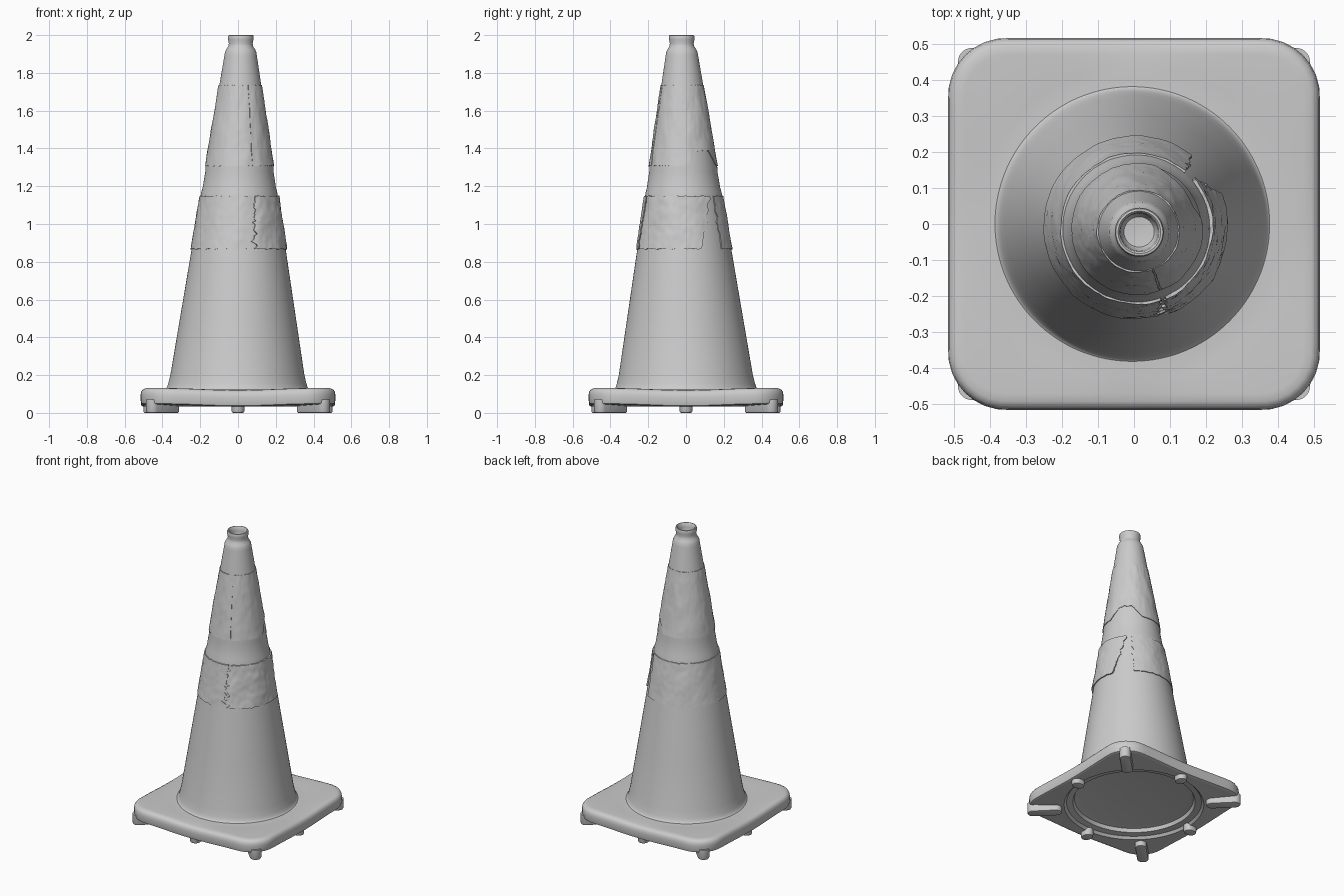
import bpy, bmesh, math
from mathutils import Vector, noise

if "Cube" in bpy.data.objects:
    bpy.data.objects.remove(bpy.data.objects["Cube"])

N = 128


def finish(bm, name, angle=35):
    bmesh.ops.recalc_face_normals(bm, faces=bm.faces)
    me = bpy.data.meshes.new(name)
    bm.to_mesh(me)
    bm.free()
    ob = bpy.data.objects.new(name, me)
    bpy.context.collection.objects.link(ob)
    bpy.ops.object.select_all(action='DESELECT')
    ob.select_set(True)
    bpy.context.view_layer.objects.active = ob
    bpy.ops.object.shade_smooth_by_angle(angle=math.radians(angle))
    return ob


def loft(rings, caps=(True, True)):
    """Bridge a list of closed rings of points into a skin."""
    bm = bmesh.new()
    loops = [[bm.verts.new(p) for p in r] for r in rings]
    for a, b in zip(loops, loops[1:]):
        n = len(a)
        for i in range(n):
            bm.faces.new((a[i], a[(i + 1) % n], b[(i + 1) % n], b[i]))
    for use, loop in zip(caps, (loops[0], loops[-1])):
        if use:
            bm.faces.new(loop)
    return bm


def square_radius(t, h, c):
    """Polar radius of a rounded square, half size h, corner radius c."""
    x, y = sorted((abs(math.cos(t)), abs(math.sin(t))), reverse=True)
    a = h - c
    if h * y / x <= a:
        return h / x
    b = a * (x + y)
    return b + math.sqrt(max(0, b * b - 2 * a * a + c * c))


# The cone leans slightly off centre towards its tip
def lean(z):
    k = max(0, z - 0.13) / 1.87
    return Vector((-0.004 + 0.019 * k, -0.023 * k, 0))


def cone_radius(z):
    return 0.366 - (z - 0.13) * 0.159


def polar(t, r, z):
    return Vector((r * math.cos(t), r * math.sin(t), z)) + lean(z)


angles = [2 * math.pi * i / N for i in range(N)]


# Base plate: circular recess below, rounded square rim, dished top
def plate_ring(r, z, square):
    pts = []
    for t in angles:
        sag = 0.0
        rad = r
        if square:
            rad = square_radius(t, r, max(0.06, r - 0.355))
            sag = 0.012 * math.cos(2 * t) ** 2
        pts.append((rad * math.cos(t), rad * math.sin(t), z - sag))
    return pts


plate = [(0.02, 0.085, 0), (0.34, 0.085, 0), (0.375, 0.078, 0), (0.385, 0.055, 0),
         (0.425, 0.05, 0), (0.44, 0.034, 0),
         (0.485, 0.045, 1), (0.500, 0.045, 1), (0.511, 0.050, 1), (0.514, 0.060, 1),
         (0.516, 0.095, 1), (0.513, 0.113, 1), (0.505, 0.125, 1), (0.492, 0.131, 1),
         (0.470, 0.132, 1), (0.44, 0.124, 0), (0.40, 0.122, 0), (0.36, 0.125, 0),
         (0.02, 0.125, 0)]
finish(loft([plate_ring(*p) for p in plate]), "base_plate")

# Cone shell with shoulder, neck, lip and blind top hole
profile = [(0.392, 0.118), (0.380, 0.124), (0.372, 0.136), (0.366, 0.155)]
profile += [(cone_radius(z), z) for z in (0.2, 0.5, 0.85, 1.15, 1.168)]
profile += [(cone_radius(z) - 0.003, z) for z in (1.19, 1.28)]
profile += [(cone_radius(z), z) for z in (1.30, 1.55, 1.76, 1.89)]
profile += [(0.083, 1.91), (0.076, 1.925), (0.066, 1.94), (0.063, 1.955), (0.067, 1.975),
            (0.068, 1.99), (0.065, 1.999), (0.059, 2.0), (0.054, 1.995), (0.052, 1.97),
            (0.050, 1.93), (0.042, 1.915), (0.01, 1.912)]
finish(loft([[polar(t, r, z) for t in angles] for r, z in profile], (False, True)),
       "cone_body", 50)


# Worn sleeves: thin wrapped sheets whose border sinks into the cone
def ragged(t, seed, amp):
    return amp * noise.noise(Vector((t * 9, seed, 0))) + amp * 0.5 * noise.noise(Vector((t * 25, seed, 3)))


def sleeve(name, start, end, low, high, thick, rough, cols, rows=28):
    us = [0] + [i / cols for i in range(cols + 1)] + [1]
    vs = [0] + [j / rows for j in range(rows + 1)] + [1]
    bm = bmesh.new()
    grid = []
    for j, v in enumerate(vs):
        row = []
        for i, u in enumerate(us):
            a = math.radians(start(v) + (end(v) - start(v)) * u)
            z0, z1 = low(a), high(a)
            z = z0 + (z1 - z0) * v
            border = i in (0, len(us) - 1) or j in (0, len(vs) - 1)
            p = Vector((math.cos(a) * 3, math.sin(a) * 3, z * 9))
            lift = -0.006 if border else thick + rough * noise.noise(p) + rough * 0.5 * noise.noise(p * 3)
            row.append(bm.verts.new(polar(a, cone_radius(z) + lift, z)))
        grid.append(row)
    for a, b in zip(grid, grid[1:]):
        for i in range(len(us) - 1):
            bm.faces.new((a[i], a[i + 1], b[i + 1], b[i]))
    finish(bm, name, 50)


def lower_edge(a):
    return 0.868 + ragged(a, 2, 0.006)


def upper_edge(a):
    return 1.148 + ragged(a, 5, 0.005)


sleeve("lower_sleeve_right", lambda v: -71 + 4 * v + ragged(v, 1, 7),
       lambda v: 20 + 20 * v + ragged(v, 7, 4), lower_edge, upper_edge, 0.008, 0.005, 50)
sleeve("lower_sleeve_left", lambda v: 52 - 3 * v + ragged(v, 9, 4),
       lambda v: 284 + 5 * v + ragged(v, 1, 7), lower_edge, upper_edge, 0.006, 0.003, 110)


# Upper sleeve, torn along its lower edge on the right rear side
def torn_edge(a):
    d = math.degrees(a)
    tear = max(0, 1 - abs(d - 38) / 35)
    return 1.308 + 0.08 * min(1, tear * 1.6) + ragged(a, 4, 0.007)


sleeve("upper_sleeve", lambda v: -68 + ragged(v, 12, 2), lambda v: 290 + ragged(v, 12, 2),
       torn_edge, lambda a: 1.735 + ragged(a, 8, 0.004), 0.004, 0.003, 130)


# Feet: rounded pads under the plate
def foot(name, x, y, rot, length, width):
    c, s = math.cos(rot), math.sin(rot)
    r, half = width / 2, (length - width) / 2
    rings = []
    for z, inset in ((0.07, 0), (0.008, 0.001), (0.002, 0.004), (0, 0.009)):
        ring = []
        for i in range(24):
            t = 2 * math.pi * (i + 0.5) / 24
            px = (r - inset) * math.cos(t) + math.copysign(half, math.cos(t))
            py = (r - inset) * math.sin(t)
            ring.append((x + c * px - s * py, y + s * px + c * py, z))
        rings.append(ring)
    finish(loft(rings), name)


for k in range(4):
    a = k * math.pi / 2
    foot(f"edge_foot_{k + 1}", 0.46 * math.cos(a), 0.46 * math.sin(a), a, 0.085, 0.07)
    d = a + math.pi / 4
    foot(f"corner_foot_{k + 1}", 0.565 * math.cos(d), 0.565 * math.sin(d), d, 0.22, 0.075)
